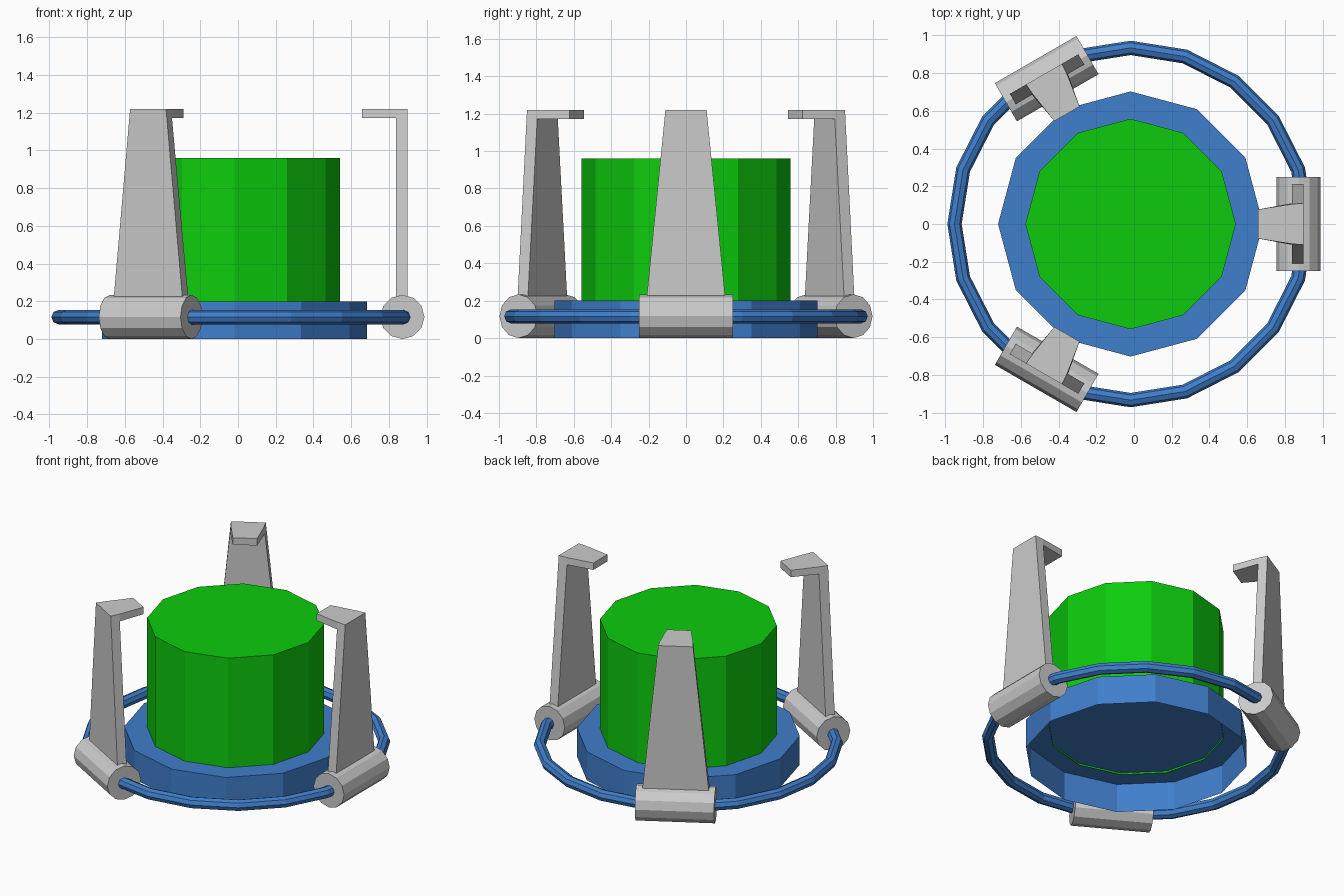
import bpy, bmesh
from math import radians
from mathutils import Matrix, Vector

if "Cube" in bpy.data.objects:
    bpy.data.objects.remove(bpy.data.objects["Cube"])

CX = -0.018  # x of the common axis


def material(name, rgb):
    m = bpy.data.materials.new(name)
    m.diffuse_color = (*rgb, 1)
    m.use_nodes = True
    m.node_tree.nodes["Principled BSDF"].inputs["Base Color"].default_value = m.diffuse_color
    return m


BLUE = material("blue", (0.05, 0.21, 0.60))
GREEN = material("green", (0.004, 0.60, 0.004))


def make_object(name, bm, mat=None):
    bmesh.ops.recalc_face_normals(bm, faces=bm.faces)
    me = bpy.data.meshes.new(name)
    bm.to_mesh(me)
    bm.free()
    ob = bpy.data.objects.new(name, me)
    bpy.context.collection.objects.link(ob)
    if mat:
        me.materials.append(mat)
    return ob


def drum(name, r, z0, z1, mat):
    """12-sided drum with a lid and an open underside."""
    bm = bmesh.new()
    bmesh.ops.create_cone(bm, cap_ends=True, segments=12, radius1=r, radius2=r, depth=z1 - z0,
                          matrix=Matrix.Translation((CX, 0, (z0 + z1) / 2)))
    bmesh.ops.recalc_face_normals(bm, faces=bm.faces)
    under = [f for f in bm.faces if f.normal.z < -0.9]
    bmesh.ops.delete(bm, geom=under, context='FACES_ONLY')
    # normals are already outward, so skip recalculation on the open shell
    me = bpy.data.meshes.new(name)
    bm.to_mesh(me)
    bm.free()
    me.materials.append(mat)
    bpy.context.collection.objects.link(bpy.data.objects.new(name, me))


# Base plate and central body
drum("base_plate", 0.703, 0.0, 0.2, BLUE)
drum("central_body", 0.558, 0.188, 0.96, GREEN)

# Hinge ring
bpy.ops.mesh.primitive_torus_add(location=(CX, 0, 0.116), major_segments=20, minor_segments=8,
                                 major_radius=0.934, minor_radius=0.038)
ring = bpy.context.object
ring.name = "hinge_ring"
ring.data.materials.append(BLUE)


def hook_arm(name, turn):
    """Tapered post with an inward hook, profile points are (radius, z, half width)."""
    pts = [(0.855, 0.15, 0.217), (0.918, 0.15, 0.217), (0.918, 1.22, 0.11), (0.855, 1.22, 0.105),
           (0.675, 1.22, 0.077), (0.675, 1.172, 0.077), (0.855, 1.172, 0.11)]
    bm = bmesh.new()
    a = [bm.verts.new((x, -w, z)) for x, z, w in pts]
    b = [bm.verts.new((x, w, z)) for x, z, w in pts]
    for side in (a, b):
        bm.faces.new([side[i] for i in (0, 1, 2, 3, 6)])
        bm.faces.new([side[i] for i in (6, 3, 4, 5)])
    for i in range(7):
        j = (i + 1) % 7
        bm.faces.new((a[i], a[j], b[j], b[i]))
    make_object(name, bm).matrix_world = turn


def hinge_barrel(name, turn):
    bm = bmesh.new()
    bmesh.ops.create_cone(bm, cap_ends=True, segments=12, radius1=0.117, radius2=0.117, depth=0.5,
                          matrix=Matrix.Translation((0.89, 0, 0.117)) @ Matrix.Rotation(radians(90), 4, 'X'))
    make_object(name, bm).matrix_world = turn


# Three clamps around the axis
for k in range(3):
    turn = Matrix.Translation((CX, 0, 0)) @ Matrix.Rotation(radians(120 * k), 4, 'Z')
    hook_arm(f"hook_arm_{k + 1}", turn)
    hinge_barrel(f"hinge_barrel_{k + 1}", turn)
